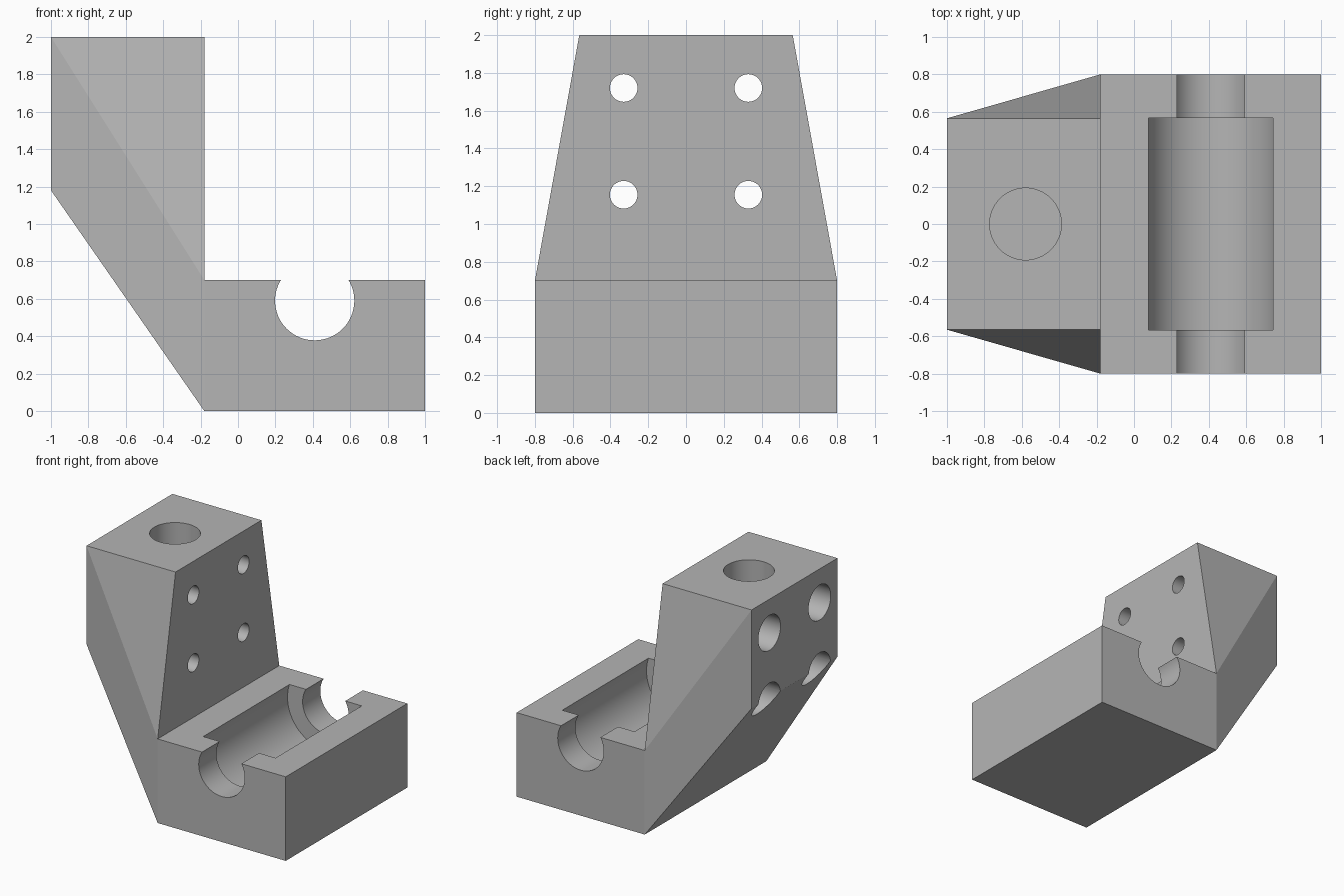
import bpy
import bmesh
from math import radians
from mathutils import Matrix

default = bpy.data.objects.get("Cube")
if default:
    bpy.data.objects.remove(default, do_unlink=True)

# Single plain grey material
grey = bpy.data.materials.new("plain grey")
grey.use_nodes = True
colour = (0.46, 0.46, 0.46, 1)
grey.diffuse_color = colour
grey.node_tree.nodes["Principled BSDF"].inputs["Base Color"].default_value = colour


def make_object(name, bm):
    bmesh.ops.recalc_face_normals(bm, faces=bm.faces[:])
    mesh = bpy.data.meshes.new(name)
    bm.to_mesh(mesh)
    bm.free()
    mesh.materials.append(grey)
    obj = bpy.data.objects.new(name, mesh)
    bpy.context.collection.objects.link(obj)
    return obj


# Bracket body: one outline (x, half width, z) mirrored to both sides
profile = [(-0.18, 0.8, 0), (1, 0.8, 0), (1, 0.8, 0.7), (-0.18, 0.8, 0.7),
           (-0.18, 0.565, 2), (-1, 0.565, 2), (-1, 0.565, 1.18)]
side_faces = [(0, 1, 2, 3), (0, 3, 5, 6), (3, 4, 5)]
bm = bmesh.new()
sides = [[bm.verts.new((x, s * w, z)) for x, w, z in profile] for s in (-1, 1)]
for verts in sides:
    for face in side_faces:
        bm.faces.new([verts[i] for i in face])
near, far = sides
for i in range(len(profile)):
    j = (i + 1) % len(profile)
    bm.faces.new((near[i], near[j], far[j], far[i]))
body = make_object("bracket_body", bm)


def drill(name, axis, centre, radius, length):
    """Cut a round hole, centred on the given point, along an axis."""
    turn = {"x": Matrix.Rotation(radians(90), 4, "Y"),
            "y": Matrix.Rotation(radians(90), 4, "X"),
            "z": Matrix.Identity(4)}[axis]
    cutter_bm = bmesh.new()
    bmesh.ops.create_cone(cutter_bm, cap_ends=True, segments=64,
                          radius1=radius, radius2=radius, depth=length,
                          matrix=Matrix.Translation(centre) @ turn)
    cutter = make_object(name, cutter_bm)
    cutter.hide_render = True
    mod = body.modifiers.new(name, "BOOLEAN")
    mod.operation = "DIFFERENCE"
    mod.solver = "EXACT"
    mod.object = cutter
    bpy.context.view_layer.objects.active = body
    bpy.ops.object.modifier_apply(modifier=mod.name)
    bpy.data.objects.remove(cutter, do_unlink=True)


# Lying cradle: narrow through groove with a wider pocket in the middle
drill("cradle_groove", "y", (0.41, 0, 0.59), 0.212, 2)
drill("cradle_pocket", "y", (0.41, 0, 0.59), 0.351, 1.135)

# Blind socket in the top
drill("top_socket", "z", (-0.58, 0, 1.7), 0.192, 1)

# Four bolt holes, counterbored from the back of the upright
for y in (-0.33, 0.33):
    for z in (1.155, 1.72):
        drill("bolt_hole", "x", (-0.5, y, z), 0.073, 2)
        drill("bolt_counterbore", "x", (-0.9, y, z), 0.146, 0.5)

# Smooth the bores, keep the faceted edges sharp
bpy.ops.object.select_all(action="DESELECT")
body.select_set(True)
bpy.context.view_layer.objects.active = body
bpy.ops.object.shade_smooth_by_angle(angle=radians(9))
